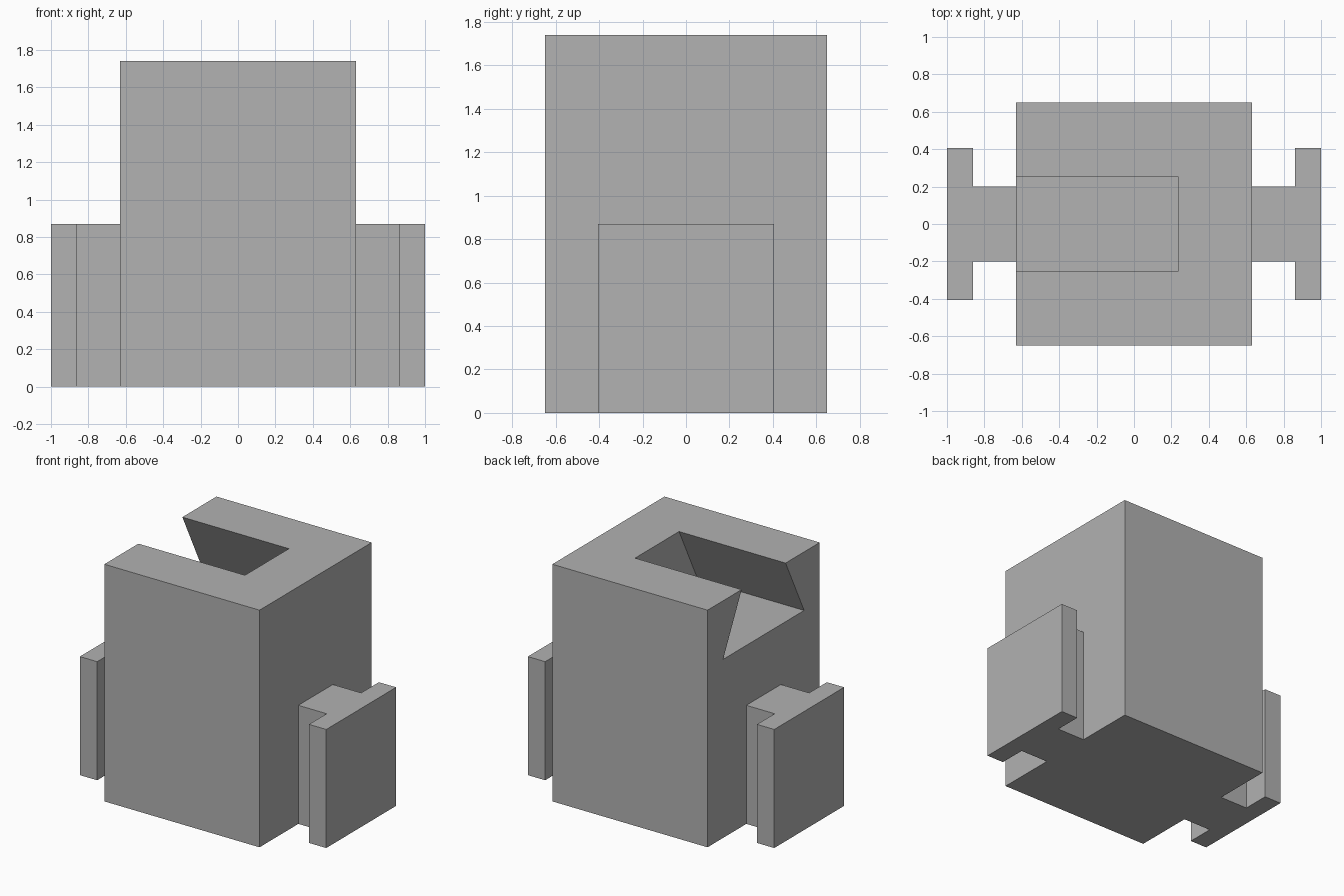
import bpy
import bmesh

if "Cube" in bpy.data.objects:
    bpy.data.objects.remove(bpy.data.objects["Cube"], do_unlink=True)

BODY_X, BODY_Y, HEIGHT = 0.63, 0.65, 1.74
RAIL_HEIGHT = HEIGHT / 2
SLOT_FLOOR = 1.31

# One flat colour
grey = bpy.data.materials.new("plain_grey")
grey.use_nodes = True
colour = (0.445, 0.445, 0.445, 1)
grey.diffuse_color = colour
grey.node_tree.nodes["Principled BSDF"].inputs["Base Color"].default_value = colour


def prism(name, outline, direction):
    """Extrude a closed outline of 3D points along a direction."""
    bm = bmesh.new()
    face = bm.faces.new([bm.verts.new(p) for p in outline])
    grown = bmesh.ops.extrude_face_region(bm, geom=[face], use_keep_orig=True)
    top = [v for v in grown["geom"] if isinstance(v, bmesh.types.BMVert)]
    bmesh.ops.translate(bm, verts=top, vec=direction)
    bmesh.ops.recalc_face_normals(bm, faces=bm.faces)
    mesh = bpy.data.meshes.new(name)
    bm.to_mesh(mesh)
    bm.free()
    mesh.materials.append(grey)
    obj = bpy.data.objects.new(name, mesh)
    bpy.context.collection.objects.link(obj)
    return obj


def combine(target, tool, operation):
    """Apply an exact boolean and discard the tool."""
    tool.hide_render = True
    mod = target.modifiers.new(operation.lower(), "BOOLEAN")
    mod.operation, mod.solver, mod.object = operation, "EXACT", tool
    bpy.context.view_layer.objects.active = target
    bpy.ops.object.modifier_apply(modifier=mod.name)
    bpy.data.objects.remove(tool, do_unlink=True)


# Main block
corners = [(-1, -1), (1, -1), (1, 1), (-1, 1)]
block = prism("slotted_block", [(x * BODY_X, y * BODY_Y, 0) for x, y in corners],
              (0, 0, HEIGHT))

# T-shaped rail on each side, rooted inside the block
half_tee = [(0.5, 0.2), (0.86, 0.2), (0.86, 0.405), (1, 0.405)]
tee = half_tee + [(x, -y) for x, y in reversed(half_tee)]
for side in (-1, 1):
    rail = prism("side_rail", [(side * x, y, 0) for x, y in tee],
                 (0, 0, RAIL_HEIGHT))
    combine(block, rail, "UNION")

# Dovetail slot, open at the top and on the right side, flared towards its floor
rise = HEIGHT - SLOT_FLOOR
top_half, floor_half, over = 0.255, 0.47, 0.1
over_half = top_half - (floor_half - top_half) * over / rise
flare = [(-floor_half, SLOT_FLOOR), (floor_half, SLOT_FLOOR),
         (over_half, HEIGHT + over), (-over_half, HEIGHT + over)]
cutter = prism("slot_cutter", [(0.235, y, z) for y, z in flare], (-1, 0, 0))
combine(block, cutter, "DIFFERENCE")
